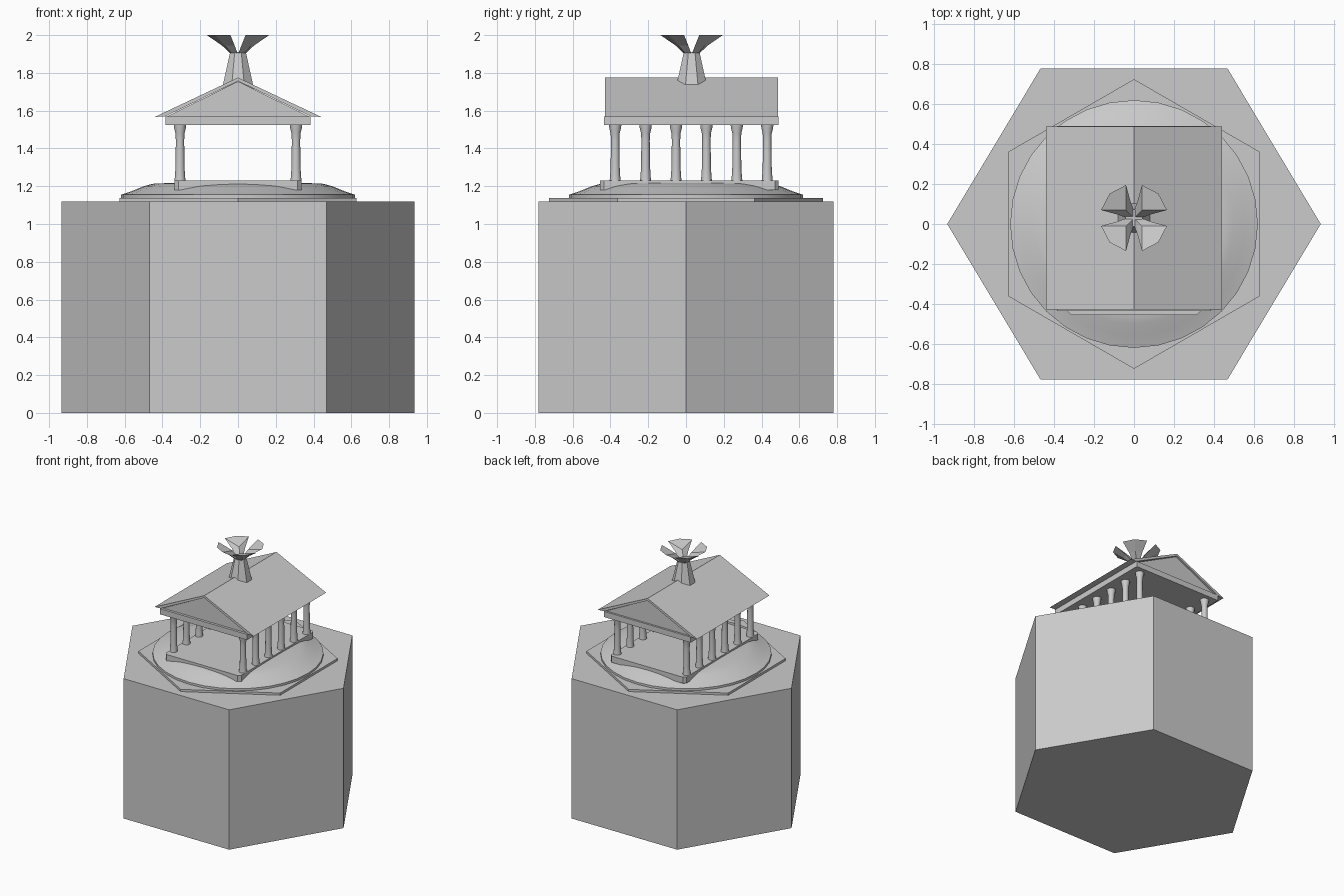
import bpy, math
from math import sin, cos, pi

if "Cube" in bpy.data.objects:
    bpy.data.objects.remove(bpy.data.objects["Cube"])


def make(name, verts, faces, smooth=False):
    me = bpy.data.meshes.new(name)
    me.from_pydata(verts, [], faces)
    ob = bpy.data.objects.new(name, me)
    bpy.context.collection.objects.link(ob)
    if smooth:
        bpy.ops.object.select_all(action='DESELECT')
        bpy.context.view_layer.objects.active = ob
        ob.select_set(True)
        bpy.ops.object.shade_smooth_by_angle(angle=math.radians(35))
    return ob


def loft(name, rings, smooth=False):
    """Closed solid through rings of equal point count, bottom to top."""
    n = len(rings[0])
    verts = [p for r in rings for p in r]
    faces = [(k*n + i, k*n + (i+1) % n, (k+1)*n + (i+1) % n, (k+1)*n + i)
             for k in range(len(rings) - 1) for i in range(n)]
    last = (len(rings) - 1) * n
    faces += [tuple(reversed(range(n))), tuple(range(last, last + n))]
    return make(name, verts, faces, smooth)


def lathe(name, profile, sides, at=(0, 0), turn=0.0, sy=1.0, smooth=False):
    rings = [[(at[0] + r*cos(turn + 2*pi*i/sides),
               at[1] + sy*r*sin(turn + 2*pi*i/sides), z)
              for i in range(sides)] for r, z in profile]
    return loft(name, rings, smooth)


def slab(name, x, y0, y1, z0, z1, c=0.0):
    """Box, optionally with its vertical corners cut by c."""
    if c:
        pts = [(x-c, y0), (x, y0+c), (x, y1-c), (x-c, y1),
               (c-x, y1), (-x, y1-c), (-x, y0+c), (c-x, y0)]
    else:
        pts = [(x, y0), (x, y1), (-x, y1), (-x, y0)]
    return loft(name, [[(a, b, z) for a, b in pts] for z in (z0, z1)])


def extrude_y(name, pts, y0, y1):
    """Front (x, z) outline extruded along y."""
    return loft(name, [[(x, y, z) for x, z in pts] for y in (y1, y0)])


# Hexagonal pedestal and the thin turned hexagon on it
lathe("pedestal", [(0.935, 0), (0.935, 1.12)], 6, sy=0.963)
lathe("hex_plate", [(0.725, 1.12), (0.725, 1.138)], 6, turn=pi/6)

# Low dome
lathe("dome", [(0.62, 1.135), (0.62, 1.155), (0.605, 1.16), (0.56, 1.175),
               (0.50, 1.20), (0.45, 1.213), (0.30, 1.22)], 32, smooth=True)

# Temple floor
slab("temple_floor", 0.335, -0.455, 0.49, 1.18, 1.23, 0.02)

# Six columns along each side
col = [(0.030, 1.225), (0.027, 1.25), (0.024, 1.30), (0.023, 1.38),
       (0.022, 1.44), (0.024, 1.48), (0.031, 1.508), (0.033, 1.528)]
for side in (-1, 1):
    for i in range(6):
        lathe(f"column_{'left' if side < 0 else 'right'}_{i+1}", col, 12,
              at=(side*0.307, -0.375 + 0.161*i), smooth=True)

# Entablature, recessed gables and overhanging roof
slab("entablature", 0.385, -0.435, 0.49, 1.525, 1.57)
extrude_y("gable", [(-0.385, 1.565), (0.385, 1.565), (0, 1.755)], -0.415, 0.475)
extrude_y("roof", [(-0.44, 1.567), (-0.385, 1.57), (0, 1.757), (0.385, 1.57),
                   (0.44, 1.567), (0, 1.775)], -0.428, 0.487)

# Tapered chimney
CY = 0.03
lathe("chimney", [(0.095, 1.70), (0.045, 1.91)], 8, at=(0, CY), turn=pi/8)

# Four flared petals: kite sections (inner, side, outer, z inner, z side)
sections = [(0.003, 0.043, 0.035, 1.905, 1.905),
            (0.018, 0.085, 0.070, 1.925, 1.945),
            (0.040, 0.165, 0.122, 1.965, 2.0)]
for q in range(4):
    a = q*pi/2
    rings = []
    for p, s, o, zi, zs in sections:
        kite = [(p, p, zi), (s, p, zs), (o, o, zs), (p, s, zs)]
        rings.append([(x*cos(a) - y*sin(a), CY + x*sin(a) + y*cos(a), z)
                      for x, y, z in kite])
    loft(f"petal_{q+1}", rings)

# Consistent outward normals
import bmesh
for ob in bpy.context.collection.objects:
    bm = bmesh.new()
    bm.from_mesh(ob.data)
    bmesh.ops.recalc_face_normals(bm, faces=bm.faces)
    bm.to_mesh(ob.data)
    bm.free()
